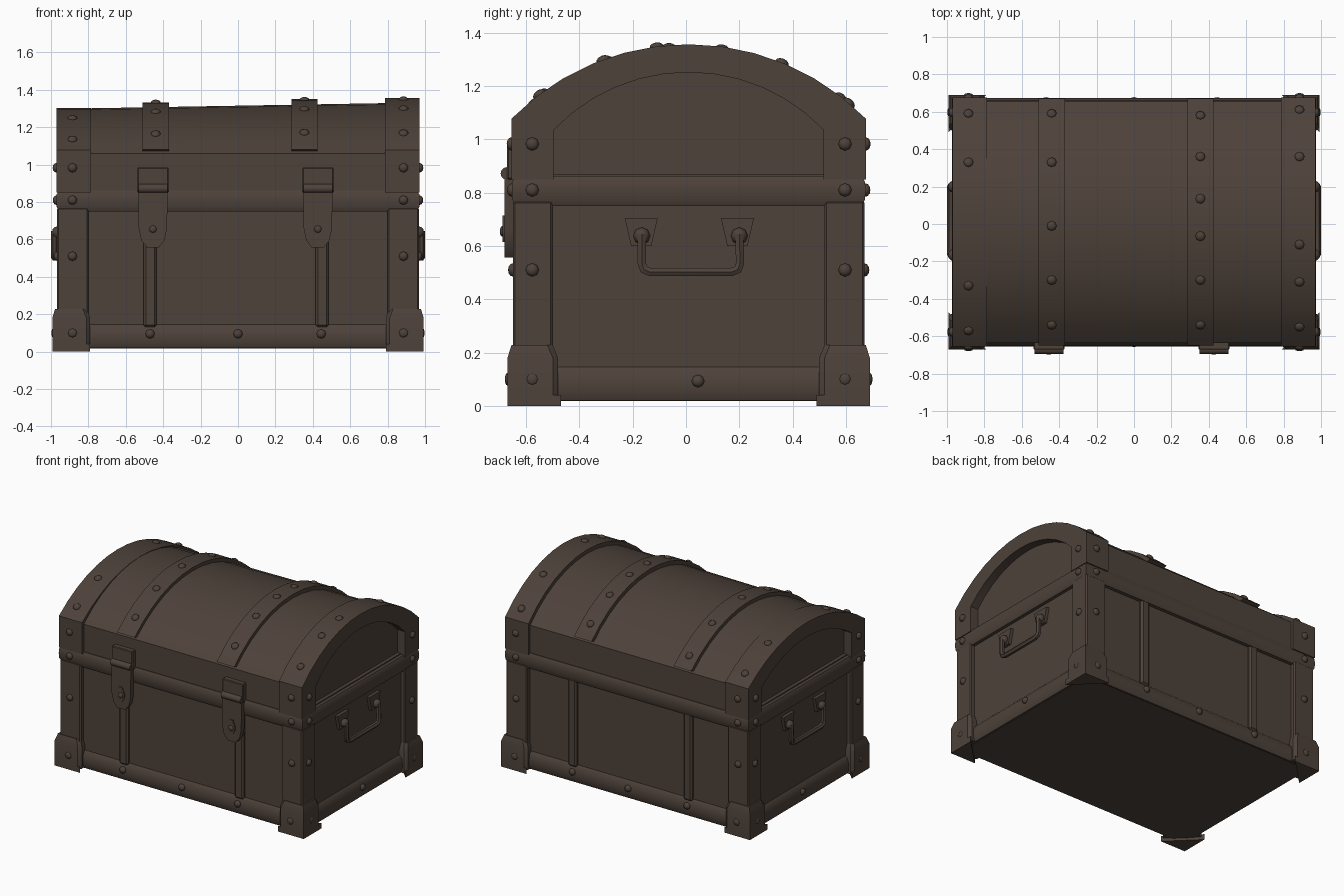
import bpy, bmesh, math
from mathutils import Vector, Matrix

if "Cube" in bpy.data.objects:
    bpy.data.objects.remove(bpy.data.objects["Cube"])

CY = 0.01  # depth centre of the chest body
mat = bpy.data.materials.new("dark brown")
mat.diffuse_color = (0.075, 0.054, 0.042, 1)
mat.use_nodes = True
mat.node_tree.nodes["Principled BSDF"].inputs["Base Color"].default_value = mat.diffuse_color


def finish(bm, name, angle=35):
    bmesh.ops.recalc_face_normals(bm, faces=bm.faces)
    me = bpy.data.meshes.new(name)
    bm.to_mesh(me)
    bm.free()
    ob = bpy.data.objects.new(name, me)
    bpy.context.collection.objects.link(ob)
    me.materials.append(mat)
    bpy.ops.object.select_all(action='DESELECT')
    ob.select_set(True)
    bpy.context.view_layer.objects.active = ob
    bpy.ops.object.shade_smooth_by_angle(angle=math.radians(angle))
    return ob


def box(name, x0, x1, y0, y1, z0, z1, bevel=0.0):
    bm = bmesh.new()
    m = Matrix.Translation(((x0 + x1) / 2, (y0 + y1) / 2, (z0 + z1) / 2)) @ \
        Matrix.Diagonal((abs(x1 - x0), abs(y1 - y0), abs(z1 - z0), 1))
    bmesh.ops.create_cube(bm, size=1, matrix=m)
    if bevel:
        bmesh.ops.bevel(bm, geom=bm.edges[:], offset=bevel, segments=1, affect='EDGES')
    return finish(bm, name, 25)


def loft(name, loops, angle=35):
    """Closed solid through loops of equal length."""
    bm = bmesh.new()
    rings = [[bm.verts.new(p) for p in l] for l in loops]
    for a, b in zip(rings, rings[1:]):
        for i in range(len(a)):
            j = (i + 1) % len(a)
            bm.faces.new((a[i], a[j], b[j], b[i]))
    bm.faces.new(rings[0])
    bm.faces.new(rings[-1])
    return finish(bm, name, angle)


def rail(name, hx, hy, steps):
    loft(name, [[(sx * (hx - d), CY + sy * (hy - d), z)
                 for sx, sy in ((-1, -1), (1, -1), (1, 1), (-1, 1))] for z, d in steps], 45)


def arc(hw, zs, zt, n=12):
    """Circular arch as (y, z) points: shoulder height zs, crown height zt."""
    s = zt - zs
    r = (hw * hw + s * s) / (2 * s)
    a = math.asin(hw / r)
    return [(CY + r * math.sin(-a + 2 * a * i / n), zt - r + r * math.cos(-a + 2 * a * i / n))
            for i in range(n + 1)]


def legs(pts, z=0.85):
    return [(pts[0][0], z)] + pts + [(pts[-1][0], z)]


def band(name, x0, x1, outer, inner):
    """Arched strip between two (y, z) lines."""
    bm = bmesh.new()
    g = [[bm.verts.new((x, y, z)) for y, z in line]
         for x, line in ((x0, outer), (x1, outer), (x1, inner), (x0, inner))]
    for i in range(len(outer) - 1):
        for a in range(4):
            b = (a + 1) % 4
            bm.faces.new((g[a][i], g[b][i], g[b][i + 1], g[a][i + 1]))
    bm.faces.new([l[0] for l in g])
    bm.faces.new([l[-1] for l in g])
    return finish(bm, name)


def plate(name, pts, axis, d0, d1):
    """Flat outline extruded along x or y."""
    f = (lambda p, d: (d, p[0], p[1])) if axis == 'x' else (lambda p, d: (p[0], d, p[1]))
    loft(name, [[f(p, d) for p in pts] for d in (d0, d1)])


# Body, bottom rail and middle rail
box("chest_body", -0.935, 0.935, CY - 0.625, CY + 0.625, 0.018, 0.87)
rail("bottom_rail", 0.962, 0.65, [(0.02, 0.015), (0.045, 0.003), (0.085, 0), (0.125, 0.008), (0.15, 0.03)])
rail("middle_rail", 0.972, 0.664, [(0.75, 0.014), (0.775, 0.002), (0.81, 0), (0.84, 0.002), (0.862, 0.014)])

# Corner posts and feet
for sx in (-1, 1):
    for sy in (-1, 1):
        box("corner_post", sx * 0.80, sx * 0.967, CY + sy * 0.51, CY + sy * 0.66, 0.15, 0.77, 0.008)
        foot = [(0.805, 0.49), (0.975, 0.49), (0.993, 0.51), (0.993, 0.68), (0.81, 0.68), (0.79, 0.66), (0.79, 0.505)]
        top = [(0.82, 0.51), (0.96, 0.51), (0.978, 0.53), (0.978, 0.665), (0.83, 0.665), (0.81, 0.65), (0.81, 0.525)]
        loft("corner_foot", [[(sx * x, CY + sy * y, z) for x, y in l]
                             for l, z in ((foot, 0.022), (foot, 0.18), (top, 0.228))], 30)
        tri = [(0.79, 0.68), (0.993, 0.68), (0.993, 0.48)]
        loft("foot_underplate", [[(sx * x, CY + sy * y, z) for x, y in tri] for z in (0.0, 0.04)])

# Upright straps on front and back
for x in (-0.47, 0.45):
    for sy in (-1, 1):
        box("upright_strap", x - 0.035, x + 0.035, CY + sy * 0.6, CY + sy * 0.648, 0.13, 0.77, 0.012)

# Domed lid, rising slightly to the right
HW = 0.645
def crown(x):
    return 1.315 + 0.0175 * x
loft("lid", [[(x, y, z) for y, z in legs(arc(HW, 1.06, crown(x)))] for x in (-0.91, 0.91)])
ends = ((-1, 1.303), (1, 1.357))
for s, zt in ends:
    band("lid_end_arch", s * 0.785, s * 0.97, legs(arc(0.665, 1.078, zt)), legs(arc(0.507, 1.035, zt - 0.105)))
straps = ((-0.44, 1.333), (0.355, 1.35))
for x, zt in straps:
    band("lid_strap", x - 0.07, x + 0.07, arc(0.66, 1.08, zt), arc(0.625, 1.07, zt - 0.04))

# Latches on the front
for c in (-0.455, 0.427):
    box("latch_plate", c - 0.083, c + 0.083, -0.672, -0.62, 0.85, 0.985, 0.005)
    bm = bmesh.new()
    bmesh.ops.create_cone(bm, cap_ends=True, segments=12, radius1=0.024, radius2=0.024, depth=0.155,
                          matrix=Matrix.Translation((c, -0.672, 0.872)) @ Matrix.Rotation(math.pi / 2, 4, 'Y'))
    finish(bm, "latch_knuckle")
    half = [(0.078, 0.86), (0.076, 0.66), (0.062, 0.595), (0.032, 0.557)]
    plate("latch_hasp", [(c + x, z) for x, z in half] + [(c - x, z) for x, z in half[::-1]], 'y', -0.682, -0.645)
    drop = [(0.012, 0.715), (0.032, 0.665), (0.028, 0.64), (0.012, 0.615)]
    plate("latch_boss", [(c + x, z) for x, z in drop] + [(c - x, z) for x, z in drop[::-1]], 'y', -0.689, -0.67)

# Side handles
for s in (-1, 1):
    for y in (-0.168, 0.193):
        plate("handle_plate", [(y - 0.062, 0.705), (y + 0.062, 0.705), (y + 0.038, 0.6), (y - 0.038, 0.6)],
              'x', s * 0.92, s * 0.958)
    cu = bpy.data.curves.new("side_handle", 'CURVE')
    cu.dimensions = '3D'
    cu.bevel_depth = 0.018
    cu.bevel_resolution = 1
    cu.use_fill_caps = True
    sp = cu.splines.new('POLY')
    path = [(-0.166, 0.645), (-0.166, 0.535), (-0.158, 0.512), (-0.135, 0.502),
            (0.17, 0.502), (0.195, 0.512), (0.203, 0.535), (0.2, 0.645)]
    sp.points.add(len(path) - 1)
    for p, (y, z) in zip(sp.points, path):
        p.co = (s * 0.981, y, z, 1)
    cu.materials.append(mat)
    ob = bpy.data.objects.new("side_handle", cu)
    bpy.context.collection.objects.link(ob)
    bpy.ops.object.select_all(action='DESELECT')
    ob.select_set(True)
    bpy.context.view_layer.objects.active = ob
    bpy.ops.object.convert(target='MESH')
    bpy.ops.object.shade_smooth_by_angle(angle=math.radians(50))

# Rivets gathered into one object
rv = bmesh.new()
def rivet(p, n, r=0.026, h=0.02):
    m = Matrix.Translation(p) @ Vector(n).to_track_quat('Z', 'Y').to_matrix().to_4x4() @ Matrix.Diagonal((r, r, h, 1))
    bmesh.ops.create_uvsphere(rv, u_segments=8, v_segments=6, radius=1, matrix=m)

for s in (-1, 1):
    # posts, rail, lid legs and feet, on front/back then on the sides
    for z, d, r, h in ((0.1, 0.68, 0.024, 0.01), (0.51, 0.66, 0.025, 0.018),
                       (0.81, 0.664, 0.025, 0.018), (0.983, 0.665, 0.025, 0.018)):
        for t in (-1, 1):
            rivet((s * 0.885, CY + t * d, z), (0, t, 0), r, h)
            rivet((s * (d + 0.308), CY + t * 0.587, z), (s, 0, 0), r, h)
    for x in (-0.47, 0, 0.445):
        rivet((x, CY + s * 0.65, 0.095), (0, s, 0), 0.025, 0.018)
    rivet((s * 0.962, 0.045, 0.093), (s, 0, 0), 0.024, 0.018)
    for y in (-0.166, 0.2):
        rivet((s * 0.965, y, 0.638), (s, 0, 0), 0.032, 0.03)
for c in (-0.455, 0.427):
    rivet((c, -0.689, 0.655), (0, -1, 0), 0.02, 0.01)

# rivets along the arches and straps of the lid
rows = [(x, 0.66, 1.08, zt, ys) for (x, zt), ys in
        zip(straps, ((0.59, 0.33, -0.01, -0.3, -0.54), (0.58, 0.36, 0.135, -0.065, -0.3, -0.54)))]
rows += [(s * 0.885, 0.665, 1.078, zt, ys) for (s, zt), ys in
         zip(ends, ((0.59, 0.33, -0.33, -0.57), (0.61, 0.36, -0.11, -0.31, -0.55)))]
for x, hw, zs, zt, ys in rows:
    k = zt - zs
    R = (hw * hw + k * k) / (2 * k)
    for y in ys:
        n = Vector((0, y - CY, math.sqrt(R * R - (y - CY) ** 2)))
        rivet((x, y, zt - R + n.z - 0.003), n, 0.027, 0.018)
finish(rv, "rivets", 50)
